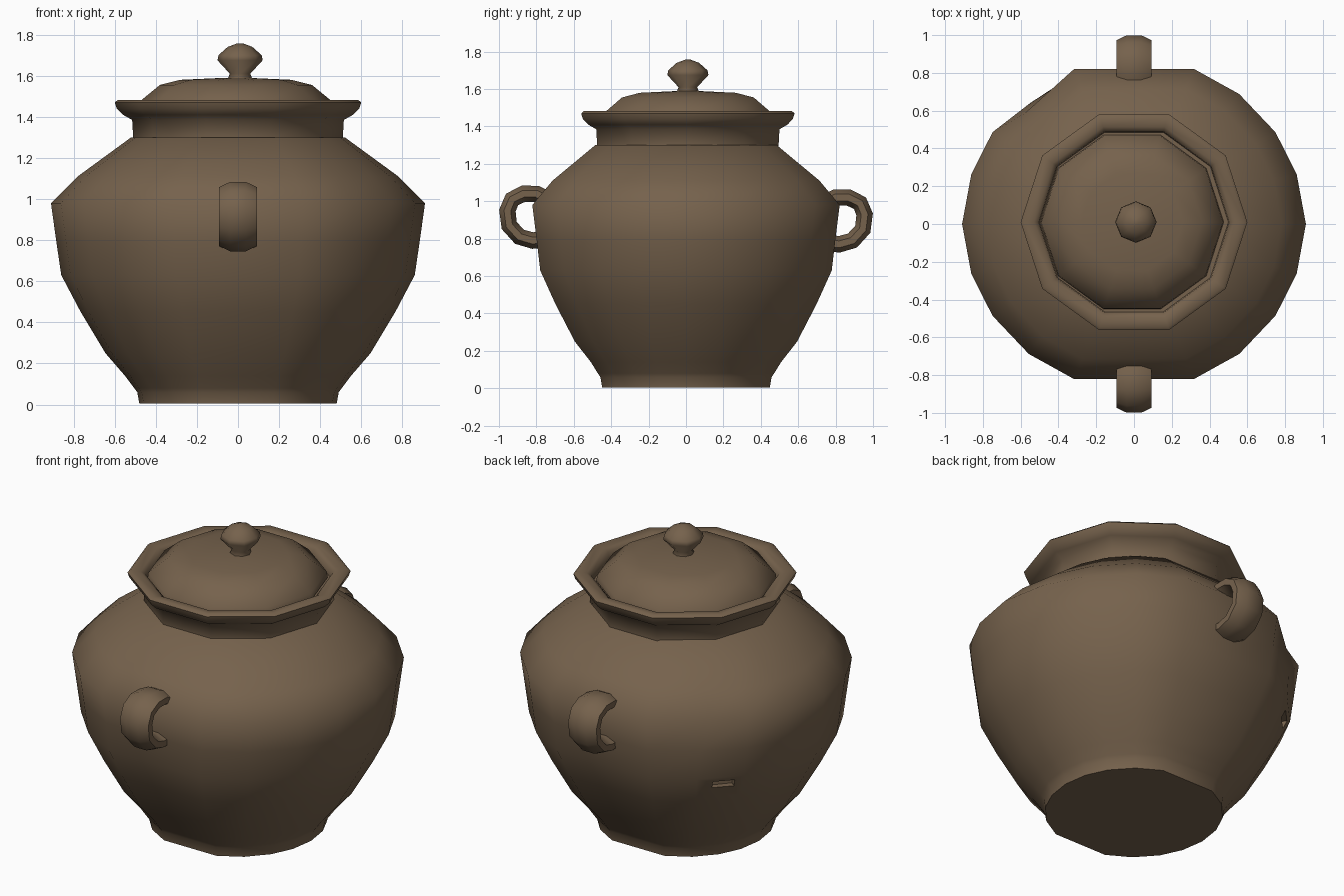
import bpy
import bmesh
from math import cos, sin, radians, tau
from mathutils import Vector

cube = bpy.data.objects.get("Cube")
if cube:
    bpy.data.objects.remove(cube, do_unlink=True)

clay = bpy.data.materials.new("brown clay")
clay.use_nodes = True
colour = (0.18, 0.122, 0.073, 1)
clay.diffuse_color = colour
bsdf = clay.node_tree.nodes["Principled BSDF"]
bsdf.inputs["Base Color"].default_value = colour
bsdf.inputs["Roughness"].default_value = 0.9


def skin(name, rings, smooth_angle=60, closed=True):
    """Bridge rings of points into a smooth shaded, capped solid."""
    bm = bmesh.new()
    loops = [[bm.verts.new(p) for p in ring] for ring in rings]
    for a, b in zip(loops, loops[1:]):
        for i in range(len(a)):
            j = (i + 1) % len(a)
            bm.faces.new((a[i], a[j], b[j], b[i]))
    if closed:
        bm.faces.new(loops[0][::-1])
        bm.faces.new(loops[-1])
    bmesh.ops.recalc_face_normals(bm, faces=bm.faces)
    mesh = bpy.data.meshes.new(name)
    bm.to_mesh(mesh)
    bm.free()
    mesh.materials.append(clay)
    obj = bpy.data.objects.new(name, mesh)
    bpy.context.collection.objects.link(obj)
    bpy.ops.object.select_all(action="DESELECT")
    obj.select_set(True)
    bpy.context.view_layer.objects.active = obj
    bpy.ops.object.shade_smooth_by_angle(angle=radians(smooth_angle))
    return obj


def turned(name, profile, sides, x=0, y=0):
    """Turn a (radius, height) profile around a vertical axis."""
    rings = [[(x + r * cos(tau * i / sides), y + r * sin(tau * i / sides), z)
              for i in range(sides)] for r, z in profile]
    return skin(name, rings)


# Pot body: broad flats at front and back, with a dent in one shoulder
quarter = [0, 17, 33, 51, 69]
angles = quarter + [180 - a for a in quarter[::-1]]
angles += [360 - a for a in angles[-2:0:-1]]
body_profile = [  # radius, height, flattening, dent
    (0.48, 0.005, 0, 0), (0.49, 0.06, 0, 0), (0.505, 0.08, 0, 0),
    (0.55, 0.14, 0.3, 0), (0.645, 0.25, 0.4, 0), (0.765, 0.45, 0.7, 0),
    (0.86, 0.63, 0.9, 0), (0.885, 0.8, 1, 0.02), (0.91, 0.98, 1, 0.07),
    (0.78, 1.11, 0.6, 0.04), (0.52, 1.30, 0, 0)]
body_rings = []
for radius, height, flat, dent in body_profile:
    ring = []
    for a in angles:
        r = radius * (1 - 0.035 * flat * abs(sin(radians(a))))
        turn = a
        if a == 129:
            r *= 1 - dent
            turn += 80 * dent
        ring.append((r * cos(radians(turn)), r * sin(radians(turn)), height))
    body_rings.append(ring)
pot_body = skin("pot_body", body_rings)

# Small slot chipped into the wall below the dent
bpy.ops.mesh.primitive_cube_add(size=1, location=(-0.63, 0.54, 0.58),
                                rotation=(0, 0, radians(139)))
slot = bpy.context.object
slot.name = "slot_cutter"
slot.scale = (0.14, 0.12, 0.045)
slot.hide_render = True
slot.hide_set(True)
cut = pot_body.modifiers.new("slot", "BOOLEAN")
cut.object = slot
cut.operation = "DIFFERENCE"

# Ten sided neck with a flared, rolled rim and a recess for the lid
turned("neck_and_rim", [(0.50, 1.24), (0.51, 1.30), (0.515, 1.385),
                        (0.56, 1.41), (0.59, 1.44), (0.60, 1.47),
                        (0.585, 1.482), (0.53, 1.475), (0.505, 1.46),
                        (0.50, 1.42)], 10, y=0.01)

# Shallow domed lid and its knob
turned("lid", [(0.485, 1.43), (0.48, 1.465), (0.37, 1.555), (0.27, 1.58),
               (0.05, 1.59)], 10, x=-0.01, y=0.01)
turned("lid_knob", [(0.065, 1.57), (0.05, 1.61), (0.11, 1.675),
                    (0.105, 1.70), (0.06, 1.74), (0.015, 1.757)],
       8, x=0.01, y=0.01)


# Loop handles: a rounded strap swept along a path in the side plane
def handle(name, direction, lift):
    path = [Vector(p) for p in ((0.72, 1.0), (0.80, 1.04), (0.87, 1.04),
                                (0.93, 1.01), (0.955, 0.95), (0.945, 0.87),
                                (0.89, 0.81), (0.82, 0.79), (0.72, 0.80))]
    rings = []
    for i, p in enumerate(path):
        along = (path[min(i + 1, len(path) - 1)] - path[max(i - 1, 0)]).normalized()
        across = Vector((-along.y, along.x))
        ring = []
        for k in range(8):
            a = tau * (k + 0.5) / 8
            q = p + across * 0.048 * sin(a)
            ring.append((0.1 * cos(a), direction * q.x, q.y + lift))
        rings.append(ring)
    return skin(name, rings)


handle("front_handle", -1, 0.0)
handle("back_handle", 1, -0.02)
